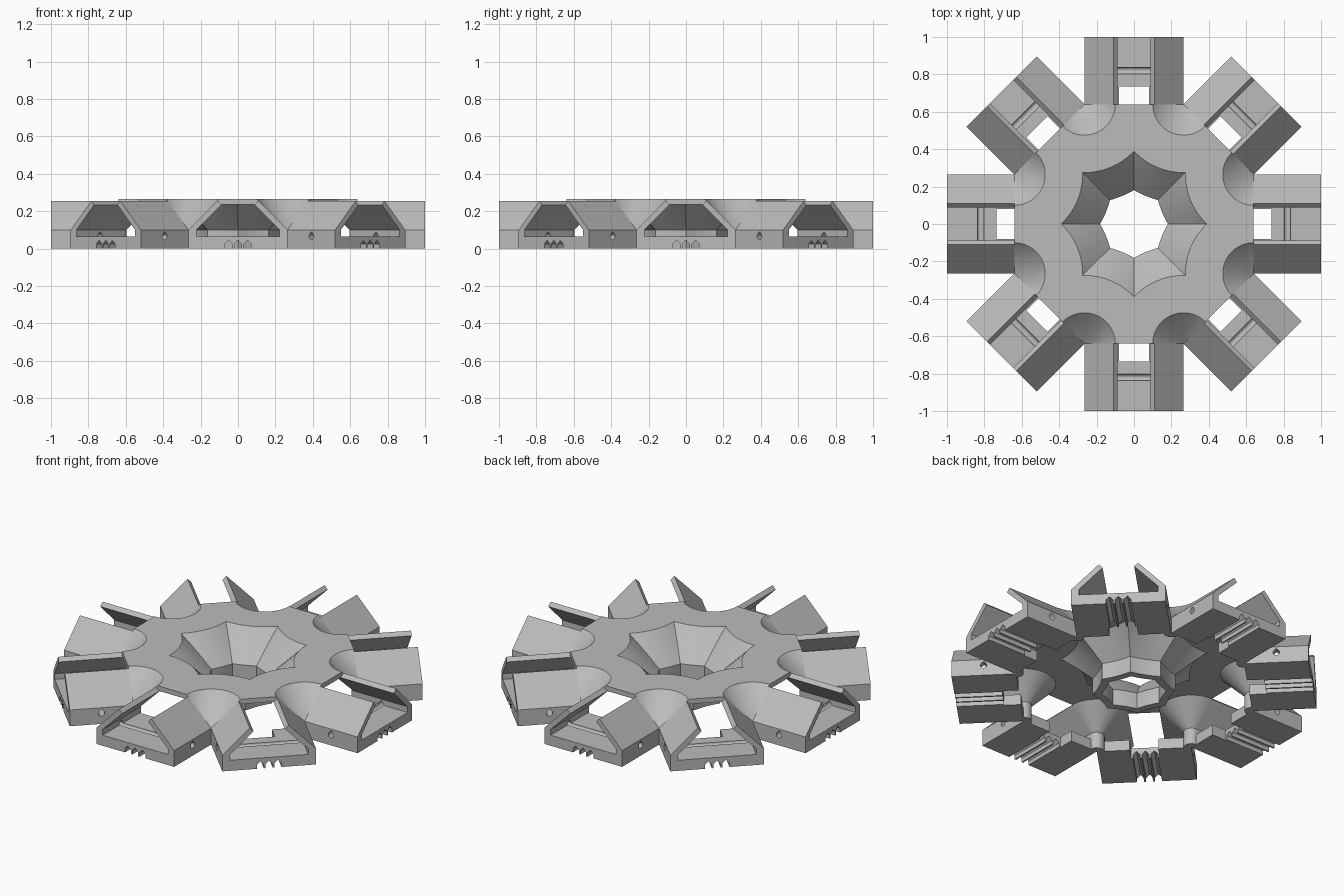
import bpy
import bmesh
from math import radians, sin, cos
from mathutils import Matrix, Vector

cube = bpy.data.objects.get("Cube")
if cube:
    bpy.data.objects.remove(cube)

ARMS = 8
STEP = radians(360 / ARMS)
HALF = 0.265                              # half width of an arm
EAVE, TOP, CEILING = 0.10, 0.265, 0.235   # wall top, plate top, plate underside
RIM, FLOOR, WALL = 0.255, 0.065, 0.043
CORNER = HALF / sin(STEP / 2)             # distance to where two arms meet
START = CORNER * cos(STEP / 2)            # where each arm begins

grey = bpy.data.materials.new("plain_grey")
grey.use_nodes = True
grey.diffuse_color = (0.5, 0.5, 0.5, 1)
grey.node_tree.nodes["Principled BSDF"].inputs["Base Color"].default_value = grey.diffuse_color


def add_object(name, bm):
    mesh = bpy.data.meshes.new(name)
    bmesh.ops.recalc_face_normals(bm, faces=bm.faces)
    bm.to_mesh(mesh)
    bm.free()
    mesh.materials.append(grey)
    obj = bpy.data.objects.new(name, mesh)
    bpy.context.collection.objects.link(obj)
    return obj


def extrude(bm, outline, offset):
    """Turn a flat outline into a solid prism."""
    face = bm.faces.new([bm.verts.new(p) for p in outline])
    new = bmesh.ops.extrude_face_region(bm, geom=[face], use_keep_orig=True)["geom"]
    bmesh.ops.translate(bm, vec=offset,
                        verts=[v for v in new if isinstance(v, bmesh.types.BMVert)])


# Hub: a channel section swept round each corner, trimmed to its wedge
rise = TOP - EAVE
inner_rise = WALL + CEILING - EAVE
half_profile = [(0, 0), (0, EAVE), (rise, TOP)]
half_inner = [(inner_rise, CEILING), (WALL, EAVE), (WALL, 0)]


def flip(points):
    return [(2 * HALF - d, z) for d, z in reversed(points)]


profile = half_profile + flip(half_profile) + flip(half_inner) + half_inner
bm = bmesh.new()
pivot = Vector((cos(STEP / 2), sin(STEP / 2), 0)) * CORNER
sweep = radians(180) - STEP
SEGMENTS = 24
rings = []
for i in range(SEGMENTS + 1):
    a = STEP / 2 + radians(180) + sweep * (i / SEGMENTS - 0.5)
    ray = Vector((cos(a), sin(a), 0))
    rings.append([bm.verts.new(pivot + ray * d + Vector((0, 0, z))) for d, z in profile])
count = len(profile)
for r0, r1 in zip(rings, rings[1:]):
    for k in range(1, count):             # the first edge lies on the pivot
        n = (k + 1) % count
        bm.faces.new((r0[k], r0[n], r1[n], r1[k]))
bm.faces.new(rings[0])
bm.faces.new(rings[-1])
for normal in ((0, 1, 0), (sin(STEP), -cos(STEP), 0)):
    bmesh.ops.bisect_plane(bm, geom=bm.verts[:] + bm.edges[:] + bm.faces[:],
                           plane_co=(0, 0, 0), plane_no=normal, clear_inner=True)
bmesh.ops.spin(bm, geom=bm.verts[:] + bm.edges[:] + bm.faces[:], cent=(0, 0, 0),
               axis=(0, 0, 1), angle=STEP * (ARMS - 1), steps=ARMS - 1, use_duplicate=True)
bmesh.ops.remove_doubles(bm, verts=bm.verts, dist=0.0002)
bmesh.ops.dissolve_degenerate(bm, edges=bm.edges, dist=0.0001)
hub = add_object("hub", bm)

# Arm: open-topped channel running along +x
tip = HALF - (RIM - EAVE)
lip = WALL / 2
side = [(HALF, 0), (HALF, EAVE), (tip, RIM), (tip - lip, RIM - lip),
        (HALF - WALL, EAVE), (HALF - WALL, FLOOR)]
section = side + [(-y, z) for y, z in reversed(side)]
bm = bmesh.new()
extrude(bm, [(START, y, z) for y, z in section], (1 - START, 0, 0))
arm = add_object("arm_1", bm)

# Cutters: keyed grooves below, floor notch, and teardrop cross hole
grooves = bmesh.new()
for c in (-0.05, 0, 0.05):
    shape = [(-0.02, -0.02), (0.02, -0.02), (0.02, 0.024), (0, 0.045), (-0.02, 0.024)]
    extrude(grooves, [(0.5, c + y, z) for y, z in shape], (0.6, 0, 0))

notch = bmesh.new()
extrude(notch, [(x, y, -0.05) for x, y in
                ((0.6, -0.08), (0.735, -0.08), (0.735, 0.08), (0.6, 0.08))], (0, 0, 0.13))

hole = bmesh.new()
R = 0.018
drop = [(R * cos(radians(a)), R * sin(radians(a))) for a in range(135, 406, 18)]
drop.append((0, R * 1.414))
extrude(hole, [(0.82 + x, -0.4, FLOOR + z) for x, z in drop], (0, 0.8, 0))

cutters = [add_object(n, b) for n, b in
           (("groove_cutter", grooves), ("notch_cutter", notch), ("hole_cutter", hole))]
for cutter in cutters:
    cutter.hide_render = True
    mod = arm.modifiers.new(cutter.name, "BOOLEAN")
    mod.operation = "DIFFERENCE"
    mod.solver = "EXACT"
    mod.object = cutter
bpy.context.view_layer.update()
evaluated = arm.evaluated_get(bpy.context.evaluated_depsgraph_get())
cut_mesh = bpy.data.meshes.new_from_object(evaluated)
arm.modifiers.clear()
arm.data = cut_mesh
for cutter in cutters:
    bpy.data.objects.remove(cutter)

# Repeat the arm around the hub
for i in range(1, ARMS):
    copy = arm.copy()
    copy.name = f"arm_{i + 1}"
    copy.matrix_world = Matrix.Rotation(STEP * i, 4, "Z")
    bpy.context.collection.objects.link(copy)

# Smooth the swept surfaces, keep creases sharp
bpy.ops.object.select_all(action="DESELECT")
hub.select_set(True)
bpy.context.view_layer.objects.active = hub
bpy.ops.object.shade_smooth_by_angle(angle=radians(25))
